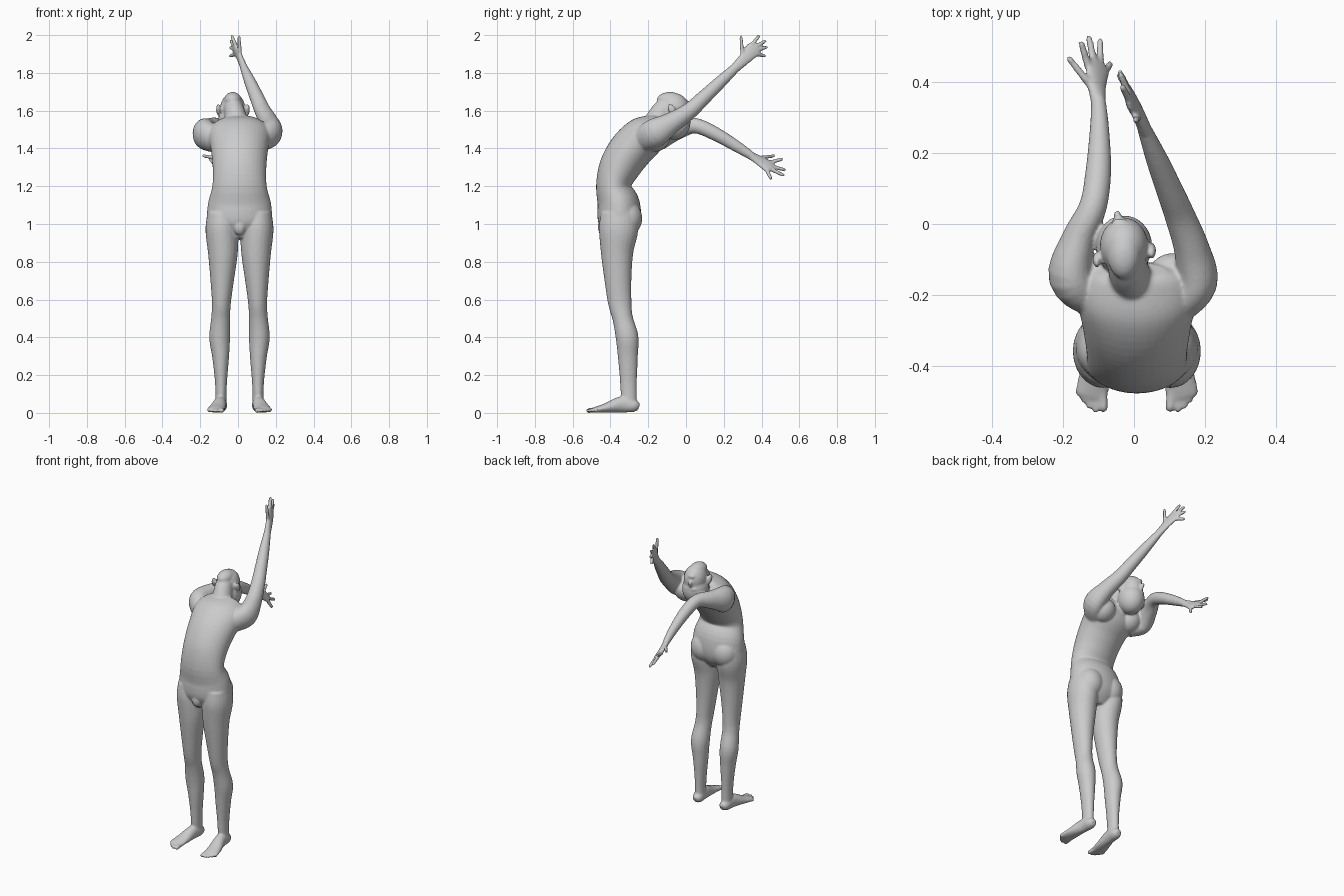
import bpy, bmesh, math
from mathutils import Vector, Matrix

CX = 0.008          # body mid-plane
parts = []


def finish(bm, name):
    bmesh.ops.recalc_face_normals(bm, faces=bm.faces)
    me = bpy.data.meshes.new(name)
    bm.to_mesh(me)
    bm.free()
    ob = bpy.data.objects.new(name, me)
    bpy.context.collection.objects.link(ob)
    parts.append(ob)
    return ob


def spline(pts, steps):
    """Catmull-Rom through rows of (x, y, z, side radius, depth radius)."""
    P = [pts[0]] + list(pts) + [pts[-1]]
    out = []
    for i in range(1, len(P) - 2):
        for s in range(steps):
            t = s / steps
            out.append([0.5 * (2 * b + (c - a) * t + (2 * a - 5 * b + 4 * c - d) * t * t
                        + (3 * b - a - 3 * c + d) * t ** 3)
                        for a, b, c, d in zip(*P[i - 1:i + 3])])
    out.append(list(pts[-1]))
    return out


def loft(name, pts, roll=0.0, n=24, steps=5):
    """Elliptical tube along a smooth path, rings square to the path."""
    rows = spline(pts, steps)
    bm = bmesh.new()
    rings = []
    for i, r in enumerate(rows):
        t = (Vector(rows[min(i + 1, len(rows) - 1)][:3]) - Vector(rows[max(i - 1, 0)][:3])).normalized()
        u = Vector((1, 0, 0))
        u = (u - t * u.dot(t)).normalized()
        u = Matrix.Rotation(roll, 3, t) @ u
        v = t.cross(u)
        ring = []
        for k in range(n):
            a = math.tau * k / n
            ring.append(bm.verts.new(Vector(r[:3]) + u * (r[3] * math.cos(a)) + v * (r[4] * math.sin(a))))
        rings.append(ring)
    for a, b in zip(rings, rings[1:]):
        for k in range(n):
            bm.faces.new((a[k], a[(k + 1) % n], b[(k + 1) % n], b[k]))
    bm.faces.new(rings[0])
    bm.faces.new(rings[-1])
    return finish(bm, name)


def ball(name, c, r, tilt=0.0):
    bm = bmesh.new()
    M = Matrix.Translation(c) @ Matrix.Rotation(tilt, 4, 'X') @ Matrix.Diagonal((*r, 1))
    bmesh.ops.create_uvsphere(bm, u_segments=28, v_segments=18, radius=1, matrix=M)
    return finish(bm, name)


def digit(name, a, b, r):
    """Finger or toe: tapered tube with a rounded tip."""
    a, b = Vector(a), Vector(b)
    m = a.lerp(b, 0.5)
    e = a.lerp(b, 0.9)
    loft(name, [(*a, r * 1.1, r * 1.1), (*m, r, r), (*e, r * .85, r * .85), (*b, r * .4, r * .4)], n=12, steps=3)


# torso, leaning back
loft("torso", [(CX, y, z, rx, ry) for y, z, rx, ry in (
    (-.36, .92, .09, .06), (-.353, 1.0, .165, .11), (-.357, 1.1, .168, .113),
    (-.383, 1.2, .144, .093), (-.352, 1.3, .142, .108), (-.285, 1.40, .152, .116),
    (-.205, 1.475, .165, .108), (-.15, 1.525, .13, .066), (-.13, 1.54, .08, .04))], n=36)
ball("groin", (CX, -.437, .985), (.032, .03, .045))

# legs and feet, mirrored
for s, side in ((1, "left"), (-1, "right")):
    def X(x):
        return CX + s * x
    ball(side + "_buttock", (X(.075), -.315, 1.03), (.085, .083, .095))
    loft(side + "_leg", [(X(x), y, z, rx, ry) for x, y, z, rx, ry in (
        (.095, -.355, 1.06, .075, .095), (.094, -.357, .97, .086, .104), (.088, -.365, .85, .079, .086),
        (.092, -.36, .7, .062, .071), (.096, -.35, .58, .05, .062), (.1, -.335, .5, .05, .054),
        (.105, -.312, .4, .055, .06), (.1, -.308, .3, .045, .053), (.098, -.305, .18, .033, .045),
        (.098, -.303, .1, .029, .042), (.098, -.297, .03, .03, .036))])
    loft(side + "_foot", [(X(x), y, z, rx, rz) for x, y, z, rx, rz in (
        (.098, -.25, .028, .018, .018), (.098, -.275, .037, .032, .034), (.103, -.34, .045, .034, .043),
        (.117, -.42, .027, .043, .026), (.127, -.475, .017, .046, .016), (.13, -.49, .015, .04, .012))])
    for x, y, r in ((.092, -.528, .014), (.116, -.53, .01), (.134, -.52, .01), (.15, -.502, .01), (.165, -.482, .01)):
        digit(side + "_toe", (X(x * .8 + .025), -.46, .018), (X(x), y, .011), r)
    # shoulder blade
    ball(side + "_shoulder_blade", (X(.1), -.15, 1.45), (.07, .06, .075), math.radians(-45))

# raised arm and its hand
loft("raised_arm", [
    (.12, -.22, 1.45, .06, .07), (.175, -.16, 1.485, .06, .076), (.162, -.07, 1.54, .05, .055),
    (.13, .02, 1.6, .043, .044), (.102, .09, 1.665, .038, .039), (.065, .18, 1.75, .031, .033),
    (.03, .265, 1.83, .02, .025)])
loft("raised_palm", [
    (.034, .255, 1.82, .02, .025), (.012, .31, 1.875, .016, .033),
    (-.01, .35, 1.918, .014, .042), (-.018, .372, 1.937, .01, .036)])
for a, b in (((.01, .30, 1.89), (.005, .29, 1.998)),
             ((-.012, .345, 1.945), (-.035, .39, 2.0)), ((-.014, .362, 1.935), (-.04, .425, 1.972)),
             ((-.014, .37, 1.92), (-.043, .432, 1.937)), ((-.012, .372, 1.9), (-.045, .423, 1.888))):
    digit("raised_finger", a, b, .0105)

# lower arm reaching back and its hand
loft("reaching_arm", [
    (-.11, -.2, 1.44, .06, .07), (-.175, -.145, 1.475, .066, .083), (-.155, -.04, 1.505, .047, .056),
    (-.115, .05, 1.52, .039, .041), (-.1, .15, 1.48, .036, .037), (-.097, .27, 1.41, .027, .03),
    (-.1, .35, 1.358, .02, .022)])
loft("reaching_palm", [
    (-.1, .34, 1.364, .022, .02), (-.105, .39, 1.335, .034, .016),
    (-.103, .435, 1.307, .043, .014), (-.1, .455, 1.295, .036, .01)], roll=math.radians(45))
for a, b in (((-.115, .38, 1.348), (-.188, .472, 1.362)),
             ((-.128, .44, 1.325), (-.15, .515, 1.345)), ((-.112, .45, 1.305), (-.128, .53, 1.285)),
             ((-.095, .45, 1.29), (-.095, .522, 1.255)), ((-.08, .43, 1.28), (-.065, .452, 1.235))):
    digit("reaching_finger", a, b, .0105)

# neck and head thrown back, chin up
HX = -.028
loft("neck", [(.005, -.21, 1.46, .075, .075), (-.005, -.165, 1.53, .062, .064),
              (-.018, -.125, 1.59, .055, .062), (HX, -.09, 1.63, .05, .055)])
ball("skull", (HX, -.062, 1.54), (.079, .086, .094))
ball("face", (HX, -.062, 1.605), (.068, .08, .088))
ball("jaw", (HX, -.085, 1.655), (.047, .07, .044))
digit("nose", (HX - .015, .005, 1.575), (HX - .02, .032, 1.618), .012)
ball("brow", (HX - .005, .002, 1.565), (.045, .02, .012))
ball("lips", (HX - .012, .003, 1.645), (.022, .014, .011))
for x, y in ((-.104, -.1), (.05, -.075)):
    ball("ear", (x, y, 1.605), (.012, .02, .032), math.radians(25))

# fuse everything into one smooth skin
for ob in parts:
    ob.select_set(True)
body = parts[0]
bpy.context.view_layer.objects.active = body
bpy.ops.object.join()
body.name = "body"
rm = body.modifiers.new("fuse", 'REMESH')
rm.mode = 'VOXEL'
rm.voxel_size = 0.006
rm.use_smooth_shade = True
sm = body.modifiers.new("soften", 'SMOOTH')
sm.factor = 0.5
sm.iterations = 5
